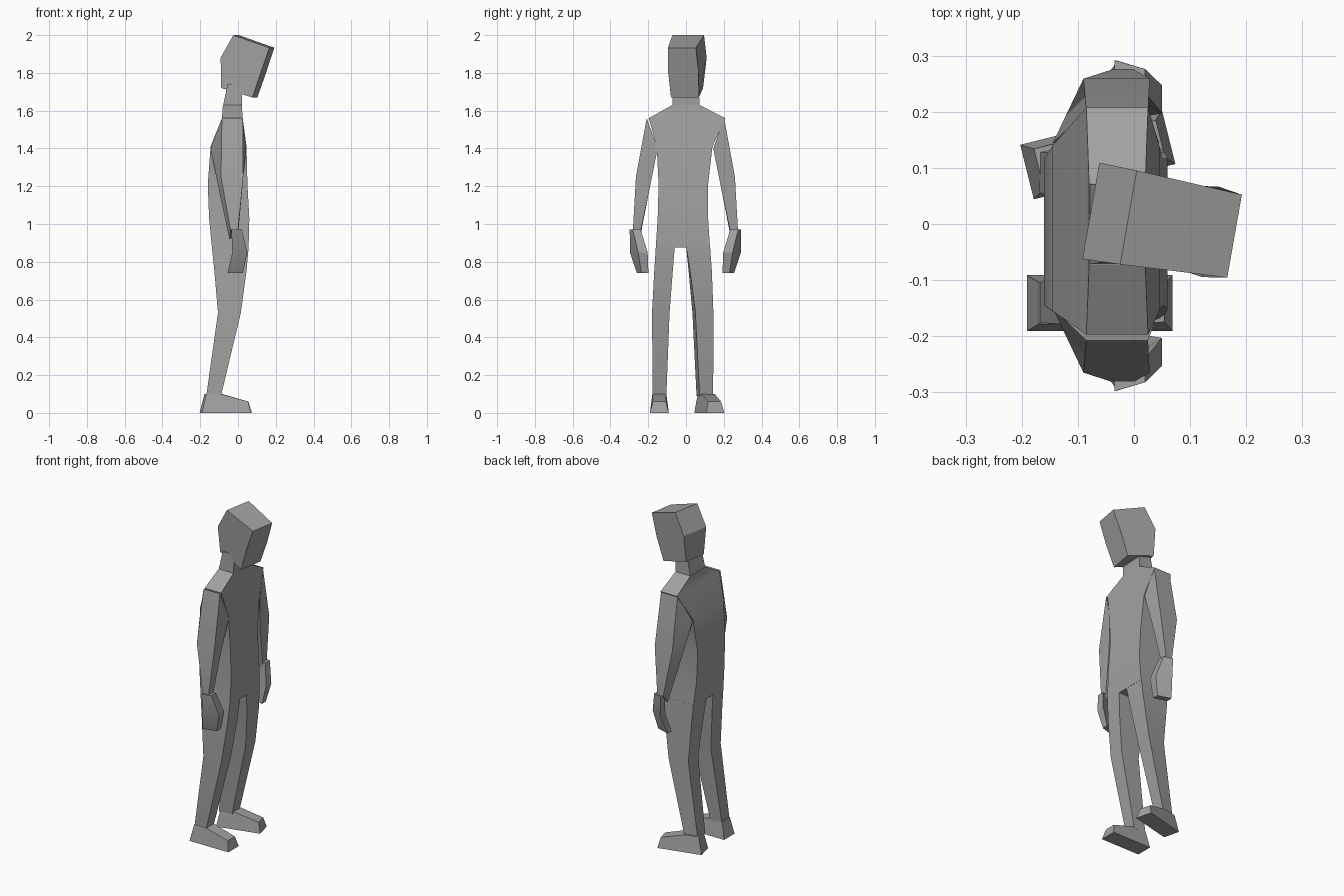
import bpy, bmesh
from math import radians
from mathutils import Matrix

if "Cube" in bpy.data.objects:
    bpy.data.objects.remove(bpy.data.objects["Cube"])

grey = bpy.data.materials.new("plain grey")
grey.use_nodes = True
colour = (0.36, 0.36, 0.36, 1)
grey.diffuse_color = colour
grey.node_tree.nodes["Principled BSDF"].inputs["Base Color"].default_value = colour


def loft(name, rings, matrix=None):
    """Skin a row of closed rings and cap both ends."""
    bm = bmesh.new()
    rows = [[bm.verts.new(p) for p in ring] for ring in rings]
    n = len(rows[0])
    for a, b in zip(rows, rows[1:]):
        for i in range(n):
            j = (i + 1) % n
            bm.faces.new((a[i], a[j], b[j], b[i]))
    bm.faces.new(rows[0])
    bm.faces.new(rows[-1])
    if matrix:
        bm.transform(matrix)
    bmesh.ops.recalc_face_normals(bm, faces=bm.faces)
    mesh = bpy.data.meshes.new(name)
    bm.to_mesh(mesh)
    bm.free()
    mesh.materials.append(grey)
    obj = bpy.data.objects.new(name, mesh)
    bpy.context.collection.objects.link(obj)
    bpy.ops.object.select_all(action='DESELECT')
    obj.select_set(True)
    bpy.context.view_layer.objects.active = obj
    bpy.ops.object.shade_smooth_by_angle(angle=radians(25))
    return obj


def ring(z, x0, x1, y0, y1, skew=0):
    """Horizontal four-cornered section; skew slides its front end sideways."""
    return [(x0, y0 - skew, z), (x1, y0 + skew, z), (x1, y1 + skew, z), (x0, y1 - skew, z)]


def slab(name, profile, matrix):
    """Side profile of (x, z, half width) spread across y."""
    loft(name, [[(x, s * w, z) for x, z, w in profile] for s in (-1, 1)], matrix)


# Torso and neck
loft("torso", [
    ring(1.63, -0.08, 0.02, -0.072, 0.072),
    ring(1.56, -0.085, 0.025, -0.197, 0.208),
    ring(1.41, -0.145, 0.045, -0.155, 0.14),
    ring(1.21, -0.16, 0.05, -0.145, 0.117),
    ring(1.03, -0.153, 0.06, -0.15, 0.117),
    ring(0.875, -0.138, 0.056, -0.16, 0.127),
])
loft("neck", [
    ring(1.74, -0.055, 0.03, -0.068, 0.068),
    ring(1.67, -0.07, 0.02, -0.07, 0.07),
    ring(1.62, -0.08, 0.02, -0.072, 0.072),
])

# Head, turned a little to its right
slab("head", [
    (-0.01, 2.0, 0.085), (0.182, 1.933, 0.075), (0.138, 1.805, 0.082),
    (0.091, 1.67, 0.075), (-0.078, 1.72, 0.068), (-0.078, 1.88, 0.087),
], Matrix.Translation((0, 0.01, 0)) @ Matrix.Rotation(radians(-10), 4, 'Z'))

# Arms and hands
for side, s in (("left", 1), ("right", -1)):
    mirror = Matrix.Translation((0, -0.003, 0)) @ Matrix.Diagonal((1, s, 1, 1))
    loft(side + "_arm", [
        [(-0.085, 0.205, 1.56), (0.025, 0.205, 1.56), (0.045, 0.147, 1.4), (-0.145, 0.147, 1.4)],
        [(-0.09, 0.262, 1.25), (0.028, 0.262, 1.25), (0.02, 0.187, 1.2), (-0.105, 0.187, 1.2)],
        [(-0.04, 0.278, 0.97), (0.0, 0.278, 0.97), (0.0, 0.242, 0.94), (-0.045, 0.242, 0.92)],
    ], mirror)
    loft(side + "_hand", [
        ring(0.97, -0.035, 0.02, 0.245, 0.287, -0.008),
        ring(0.85, -0.03, 0.05, 0.222, 0.272, -0.022),
        ring(0.74, -0.055, 0.025, 0.208, 0.245, -0.012),
    ], mirror)

# Legs
loft("right_leg", [
    ring(0.875, -0.138, 0.056, -0.16, -0.06),
    ring(0.75, -0.125, 0.045, -0.168, -0.07),
    ring(0.53, -0.106, 0.015, -0.18, -0.087),
    ring(0.09, -0.168, -0.09, -0.176, -0.104),
])
loft("left_leg", [
    ring(0.885, -0.138, 0.056, 0.0, 0.127),
    ring(0.75, -0.125, 0.045, 0.018, 0.133, 0.004),
    ring(0.53, -0.106, 0.015, 0.042, 0.137, 0.008),
    ring(0.09, -0.168, -0.09, 0.064, 0.136, 0.008),
])

# Feet, the left one turned outward
for side, y, turn in (("left", 0.095, 14), ("right", -0.141, 0)):
    slab(side + "_foot", [
        (-0.01, 0, 0.05), (0.25, 0, 0.05), (0.235, 0.06, 0.034),
        (0.09, 0.1, 0.037), (0.012, 0.1, 0.037),
    ], Matrix.Translation((-0.181, y, 0)) @ Matrix.Rotation(radians(turn), 4, 'Z'))
